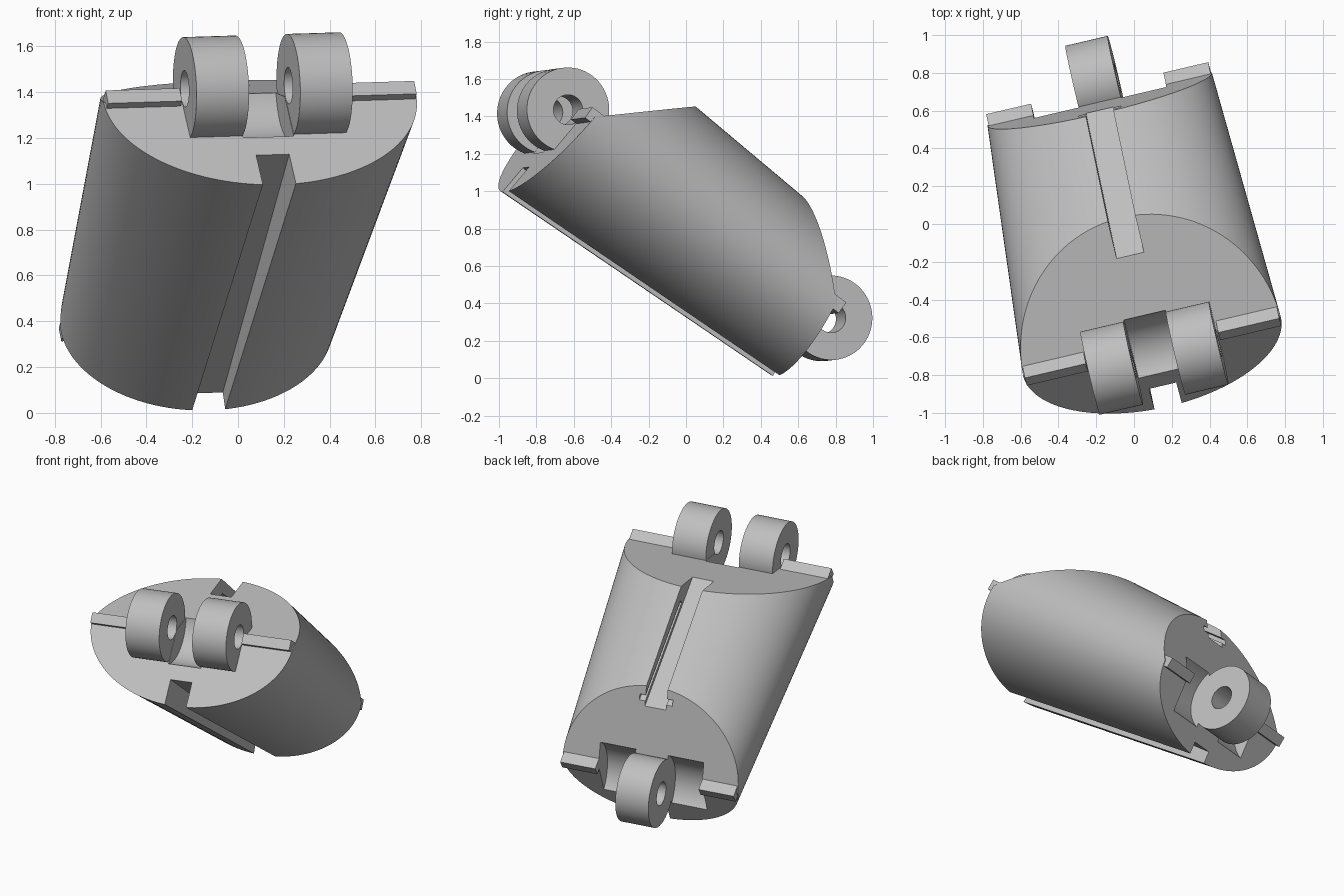
import bpy, bmesh, math
from mathutils import Matrix, Vector

cube = bpy.data.objects.get("Cube")
if cube:
    bpy.data.objects.remove(cube, do_unlink=True)

# Tilted working frame: hinge direction, length direction, and their normal
ORIGIN = Vector((-0.2, 0.75, 0.32))
LENGTH = 1.857
hinge = Vector((0.973, 0.228, 0.03)).normalized()
along = Vector((0.167, -0.786, 0.595))
along = (along - hinge * along.dot(hinge)).normalized()
normal = hinge.cross(along) * -1
# x = hinge, y = -along, z = normal keeps the frame right handed
FRAME = Matrix.Translation(ORIGIN) @ Matrix((hinge, -along, normal)).transposed().to_4x4()

grey = bpy.data.materials.new("plain grey")
grey.use_nodes = True
GREY = (0.52, 0.52, 0.52, 1)
grey.diffuse_color = GREY
grey.node_tree.nodes["Principled BSDF"].inputs["Base Color"].default_value = GREY


def finish(name, bm):
    bmesh.ops.recalc_face_normals(bm, faces=bm.faces)
    mesh = bpy.data.meshes.new(name)
    bm.to_mesh(mesh)
    bm.free()
    mesh.transform(FRAME)
    mesh.materials.append(grey)
    ob = bpy.data.objects.new(name, mesh)
    bpy.context.collection.objects.link(ob)
    return ob


def box(name, a0, a1, b0, b1, c0, c1):
    bm = bmesh.new()
    bmesh.ops.create_cube(bm, size=1)
    size = Matrix.Diagonal((a1 - a0, b1 - b0, c1 - c0, 1))
    mid = Vector(((a0 + a1) / 2, -(b0 + b1) / 2, (c0 + c1) / 2))
    bmesh.ops.transform(bm, matrix=Matrix.Translation(mid) @ size, verts=bm.verts)
    return finish(name, bm)


def tube(name, a0, a1, b, outer, inner=0, n=64):
    """Disc or ring whose axis is the hinge."""
    bm = bmesh.new()
    profile = [(a0, inner), (a0, outer), (a1, outer), (a1, inner)]
    if not inner:
        profile = profile[1:3]
    rings = []
    for i in range(n):
        t = math.tau * i / n
        rings.append([bm.verts.new((a, r * math.cos(t) - b, r * math.sin(t)))
                      for a, r in profile])
    k = len(profile)
    for i in range(n):
        p, q = rings[i], rings[(i + 1) % n]
        for j in range(k if inner else 1):
            bm.faces.new((p[j], p[(j + 1) % k], q[(j + 1) % k], q[j]))
    if not inner:
        for j in range(2):
            bm.faces.new([r[j] for r in rings])
    return finish(name, bm)


def cut(target, cutter):
    mod = target.modifiers.new("cut", "BOOLEAN")
    mod.operation = "DIFFERENCE"
    mod.solver = "EXACT"
    mod.object = cutter
    with bpy.context.temp_override(object=target, active_object=target):
        bpy.ops.object.modifier_apply(modifier=mod.name)
    bpy.data.objects.remove(cutter, do_unlink=True)


# Body: tapered oval barrel
bm = bmesh.new()
N = 128
ends = []
for b in (-0.3, 2.2):
    ends.append([bm.verts.new(((0.604 + 0.054 * b) * math.cos(math.tau * i / N), -b,
                               (0.412 + 0.05 * b) * math.sin(math.tau * i / N)))
                 for i in range(N)])
for i in range(N):
    j = (i + 1) % N
    bm.faces.new((ends[0][i], ends[0][j], ends[1][j], ends[1][i]))
for e in ends:
    bm.faces.new(e)

# Each end is bevelled to a ridge: (position, slope, outward sign)
LOW, HIGH = 0.11, 1.775
for b, slope, sign in ((HIGH, 1.09, 1), (HIGH, 0.08, 1), (LOW, -0.96, -1), (LOW, -0.17, -1)):
    res = bmesh.ops.bisect_plane(bm, geom=bm.verts[:] + bm.edges[:] + bm.faces[:],
                                 plane_co=(0, -b, 0), plane_no=(0, -sign, sign * slope),
                                 clear_outer=True)
    edges = [g for g in res["geom_cut"] if isinstance(g, bmesh.types.BMEdge)]
    bmesh.ops.edgeloop_fill(bm, edges=edges)
body = finish("body", bm)

# Long channels above and below, with side slots in the upper one
G = 0.074
cut(body, box("upper_channel", -G, G, -0.5, 2.3, 0.335, 0.8))
cut(body, box("lower_channel", -G, G, -0.5, 2.3, -0.8, -0.33))
cut(body, box("side_slot", -0.115, 0.115, -0.5, 1.2, 0.36, 0.39))

# Hinge clearances
IN, OUT, R, HOLE = 0.115, 0.35, 0.226, 0.08
cut(body, tube("centre_clearance", -IN + 0.002, IN - 0.002, LENGTH, 0.236))
for s in (-1, 1):
    a = sorted((s * (IN - 0.002), s * (OUT + 0.01)))
    cut(body, tube("side_clearance", *a, 0, 0.25))

# Hinge knuckles and ridge bars
parts = [body, tube("lower_knuckle", -IN, IN, 0, R, HOLE)]
for s, side in ((-1, "right"), (1, "left")):
    a = sorted((s * IN, s * OUT))
    parts.append(tube(side + "_upper_knuckle", *a, LENGTH, R, HOLE))
    a = sorted((s * (OUT + 0.01), s * 0.692))
    box(side + "_upper_ridge_bar", *a, HIGH - 0.06, HIGH + 0.04, -0.035, 0.035)
    a = sorted((s * (OUT + 0.01), s * 0.604))
    box(side + "_lower_ridge_bar", *a, LOW - 0.045, LOW + 0.06, -0.035, 0.035)

# Smooth the round parts, keeping their edges sharp
bpy.context.view_layer.update()
for ob in parts:
    ob.select_set(True)
bpy.context.view_layer.objects.active = body
bpy.ops.object.shade_smooth_by_angle(angle=math.radians(25))
